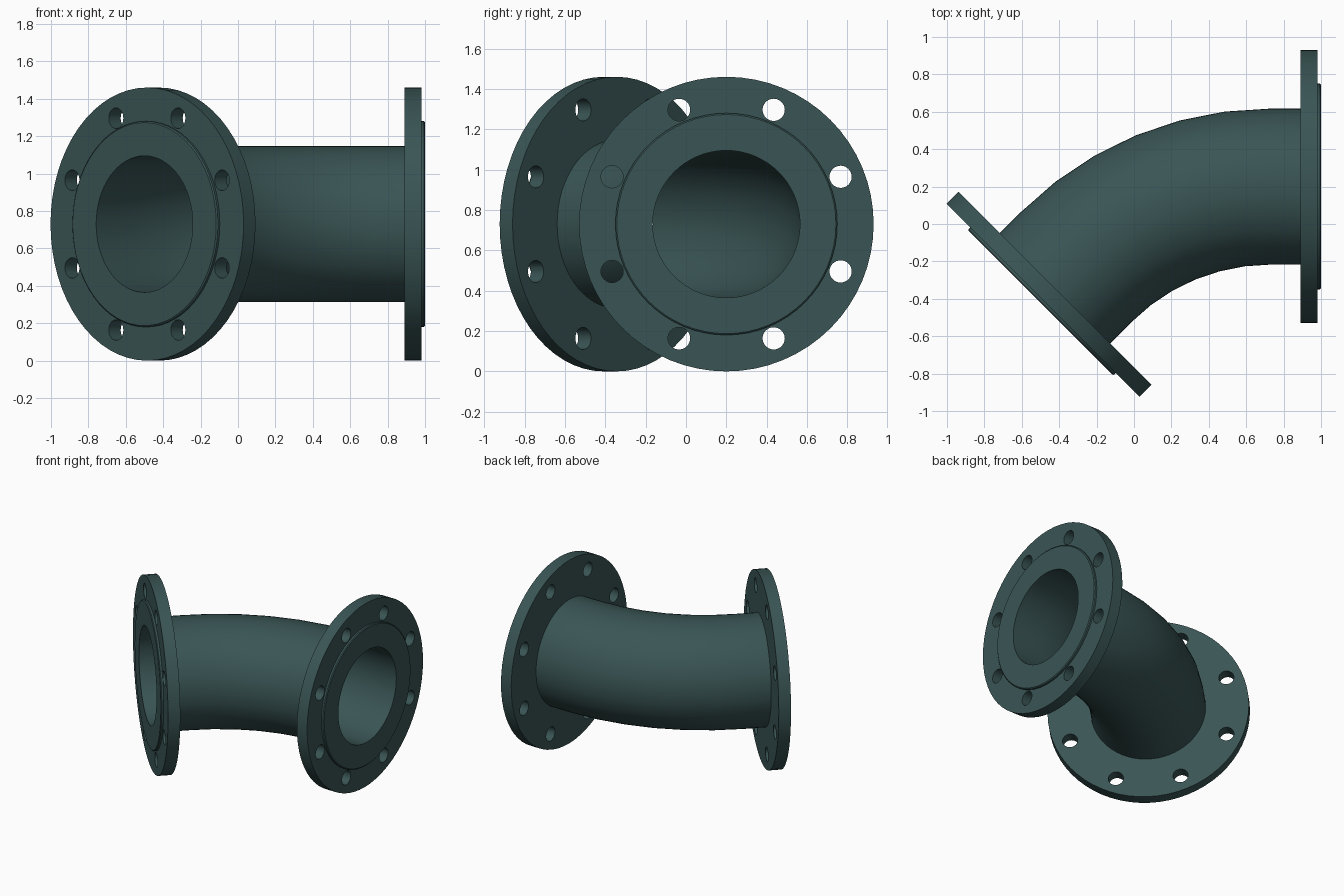
import bpy, bmesh, math
from mathutils import Matrix, Vector

if "Cube" in bpy.data.objects:
    bpy.data.objects.remove(bpy.data.objects["Cube"])

AXIS_Z = 0.73            # height of the pipe centreline
R_OUT, R_IN = 0.417, 0.365
BEND_R = 1.47            # centreline bend radius
SEGS = 64
UP = Vector((0, 0, 1))

mat = bpy.data.materials.new("dark_teal_paint")
mat.diffuse_color = (0.042, 0.09, 0.09, 1)
mat.use_nodes = True
mat.node_tree.nodes["Principled BSDF"].inputs["Base Color"].default_value = mat.diffuse_color


def make_object(name, bm):
    bmesh.ops.recalc_face_normals(bm, faces=bm.faces[:])
    me = bpy.data.meshes.new(name)
    bm.to_mesh(me)
    bm.free()
    ob = bpy.data.objects.new(name, me)
    bpy.context.collection.objects.link(ob)
    me.materials.append(mat)
    return ob


def smooth(ob):
    bpy.ops.object.select_all(action='DESELECT')
    bpy.context.view_layer.objects.active = ob
    ob.select_set(True)
    bpy.ops.object.shade_smooth_by_angle(angle=math.radians(30))


def ring(bm, r, place):
    return [bm.verts.new(place(r * math.cos(2 * math.pi * i / SEGS),
                               r * math.sin(2 * math.pi * i / SEGS)))
            for i in range(SEGS)]


def bridge(bm, a, b):
    for i in range(SEGS):
        j = (i + 1) % SEGS
        bm.faces.new((a[i], a[j], b[j], b[i]))


def flange(name, centre, direction):
    # turned disc with a chamfered raised face; local z points outward
    profile = [(R_IN, 0), (0.73, 0), (0.73, 0.09), (0.55, 0.09),
               (0.55, 0.104), (0.543, 0.11), (R_IN, 0.11)]
    bm = bmesh.new()
    rings = [ring(bm, r, lambda x, y, z=z: (x, y, z)) for r, z in profile]
    for k in range(len(rings)):
        bridge(bm, rings[k], rings[(k + 1) % len(rings)])
    ob = make_object(name, bm)

    # eight bolt holes
    bm = bmesh.new()
    for k in range(8):
        a = math.radians(22.5 + 45 * k)
        bmesh.ops.create_cone(
            bm, cap_ends=True, segments=32, radius1=0.055, radius2=0.055, depth=0.4,
            matrix=Matrix.Translation((0.613 * math.cos(a), 0.613 * math.sin(a), 0.05)))
    cutter = make_object(name + "_hole_cutter", bm)
    cutter.hide_render = True
    mod = ob.modifiers.new("bolt_holes", 'BOOLEAN')
    mod.operation = 'DIFFERENCE'
    mod.solver = 'EXACT'
    mod.object = cutter
    bpy.context.view_layer.objects.active = ob
    bpy.ops.object.modifier_apply(modifier=mod.name)
    bpy.data.objects.remove(cutter)

    d = Vector(direction).normalized()
    side = UP.cross(d)
    m = Matrix((side, UP, d)).transposed().to_4x4()
    m.translation = centre
    ob.matrix_world = m
    smooth(ob)


# centreline: short straight, 45 degree bend in six steps, short straight
path = [(Vector((0.89, 0.2, AXIS_Z)), 0.0)]
for k in range(7):
    a = math.radians(7.5 * k)
    path.append((Vector((0.73 - BEND_R * math.sin(a),
                         0.2 - BEND_R * (1 - math.cos(a)), AXIS_Z)), a))
end_dir = Vector((-1, -1, 0)).normalized()
path.append((path[-1][0] + end_dir * 0.16, math.pi / 4))

# hollow elbow pipe
bm = bmesh.new()
outer, inner = [], []
for p, a in path:
    side = Vector((-math.sin(a), math.cos(a), 0))
    place = lambda x, y: p + side * x + UP * y
    outer.append(ring(bm, R_OUT, place))
    inner.append(ring(bm, R_IN, place))
for k in range(len(path) - 1):
    bridge(bm, outer[k], outer[k + 1])
    bridge(bm, inner[k], inner[k + 1])
for k in (0, -1):
    bridge(bm, outer[k], inner[k])
smooth(make_object("elbow_pipe", bm))

flange("right_flange", path[0][0], (1, 0, 0))
flange("left_flange", path[-1][0], end_dir)
